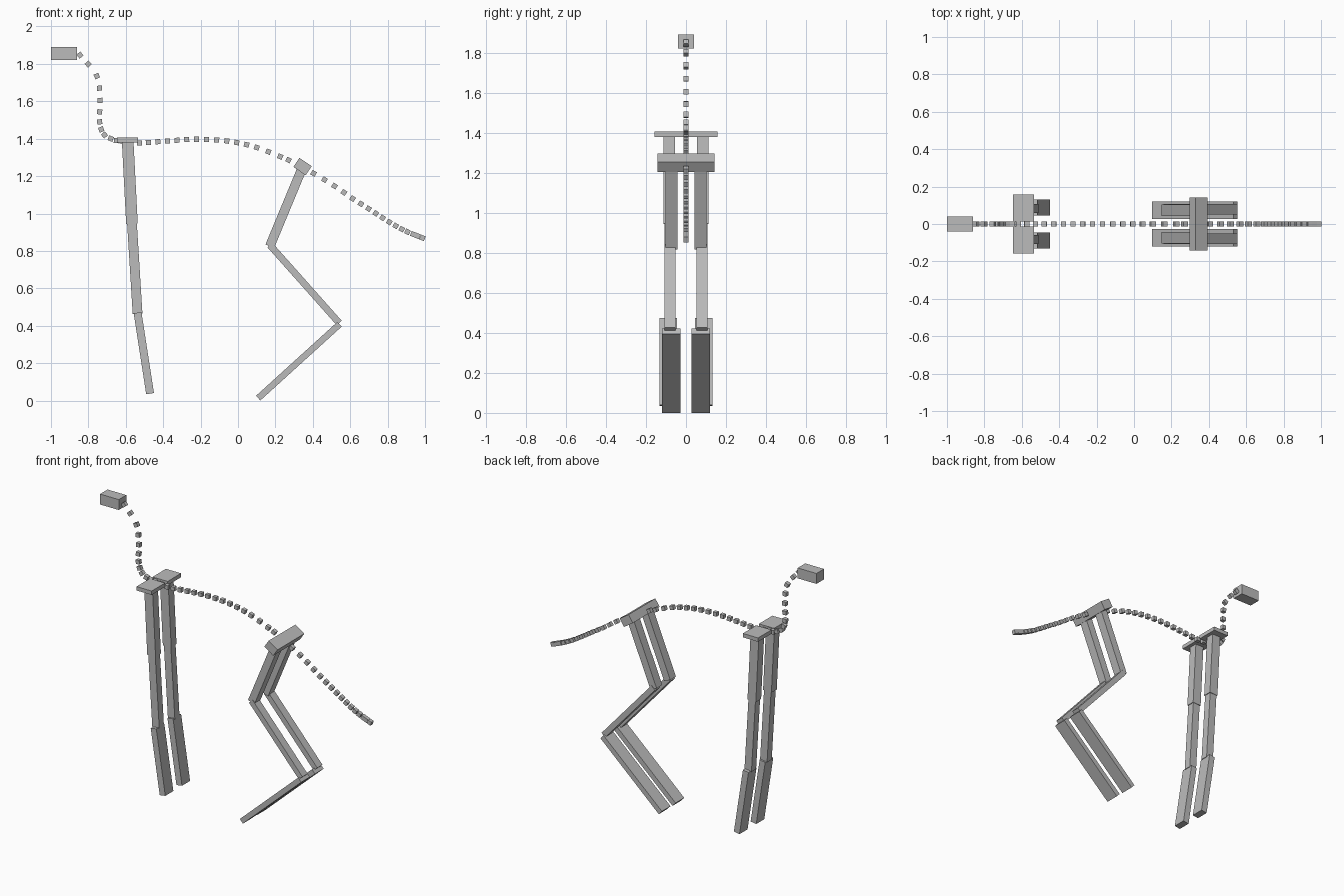
import bpy
import math
from mathutils import Vector

old = bpy.data.objects.get("Cube")
if old:
    bpy.data.objects.remove(old, do_unlink=True)

grey = bpy.data.materials.new("plain_grey")
grey.use_nodes = True
COLOR = (0.5, 0.5, 0.5, 1)
grey.diffuse_color = COLOR
grey.node_tree.nodes["Principled BSDF"].inputs["Base Color"].default_value = COLOR


def box(name, center, size, tilt=0):
    """Box turned about the y axis by tilt."""
    bpy.ops.mesh.primitive_cube_add(size=1, location=center, rotation=(0, tilt, 0))
    obj = bpy.context.object
    obj.name = name
    obj.scale = size
    obj.data.materials.append(grey)
    return obj


def bar(name, start, end, thick, y, width):
    """Box running between two points of the side profile."""
    a, b = Vector(start), Vector(end)
    d, mid = b - a, (a + b) / 2
    box(name, (mid.x, y, mid.y), (thick, width, d.length), math.atan2(d.x, d.y))


def spline(p, i, t):
    """Catmull-Rom point and tangent on segment i."""
    p0, p1, p2, p3 = p[max(i - 1, 0)], p[i], p[i + 1], p[min(i + 2, len(p) - 1)]
    m1 = (p2 - p0) / 2
    m2 = (p3 - p1) / 2
    a = 2 * p1 - 2 * p2 + m1 + m2
    b = 3 * p2 - 3 * p1 - 2 * m1 - m2
    return a * t**3 + b * t**2 + m1 * t + p1, 3 * a * t**2 + 2 * b * t + m1


def beads(name, path, per_segment, last=False):
    """Row of small blocks following a path."""
    pts = [Vector(p) for p in path]
    spots = [(i, k / per_segment) for i in range(len(pts) - 1) for k in range(per_segment)]
    if last:
        spots.append((len(pts) - 2, 1))
    for i, t in spots:
        c, d = spline(pts, i, t)
        box(name, (c.x, 0, c.y), (0.027, 0.025, 0.027), -math.atan2(d.y, d.x))


# Head and the vertebra chain
box("head", (-0.93, 0, 1.855), (0.14, 0.08, 0.07))
beads("neck_bone", [(-0.845, 1.847), (-0.755, 1.735), (-0.738, 1.605),
                    (-0.74, 1.49), (-0.714, 1.42), (-0.65, 1.39)], 2)
beads("back_bone", [(-0.65, 1.39), (-0.527, 1.378), (-0.377, 1.388), (-0.222, 1.397),
                    (-0.06, 1.388), (0.1, 1.353), (0.27, 1.286)], 3)
beads("tail_bone", [(0.27, 1.286), (0.404, 1.215), (0.516, 1.147), (0.613, 1.08),
                    (0.698, 1.026), (0.773, 0.977), (0.843, 0.934), (0.906, 0.902),
                    (0.96, 0.88)], 2, last=True)
box("tail_tip", (0.986, 0, 0.87), (0.027, 0.025, 0.027), math.radians(20))

# Pelvis
box("pelvis", (0.345, 0, 1.251), (0.079, 0.285, 0.058), math.radians(34))

# Shoulder plates and legs
for s, side in ((1, "left"), (-1, "right")):
    box(side + "_shoulder_blade", (-0.59, s * 0.085, 1.393), (0.113, 0.143, 0.026))
    bar(side + "_upper_foreleg", (-0.59, 1.39), (-0.567, 0.945), 0.062, s * 0.083, 0.057)
    bar(side + "_lower_foreleg", (-0.567, 0.95), (-0.537, 0.465), 0.052, s * 0.083, 0.05)
    bar(side + "_front_foot", (-0.537, 0.47), (-0.47, 0.037), 0.042, s * 0.089, 0.086)
    bar(side + "_thigh", (0.34, 1.235), (0.17, 0.825), 0.05, s * 0.073, 0.06)
    bar(side + "_shank", (0.17, 0.832), (0.541, 0.415), 0.036, s * 0.079, 0.055)
    bar(side + "_hind_foot", (0.543, 0.408), (0.108, 0.013), 0.034, s * 0.073, 0.092)
